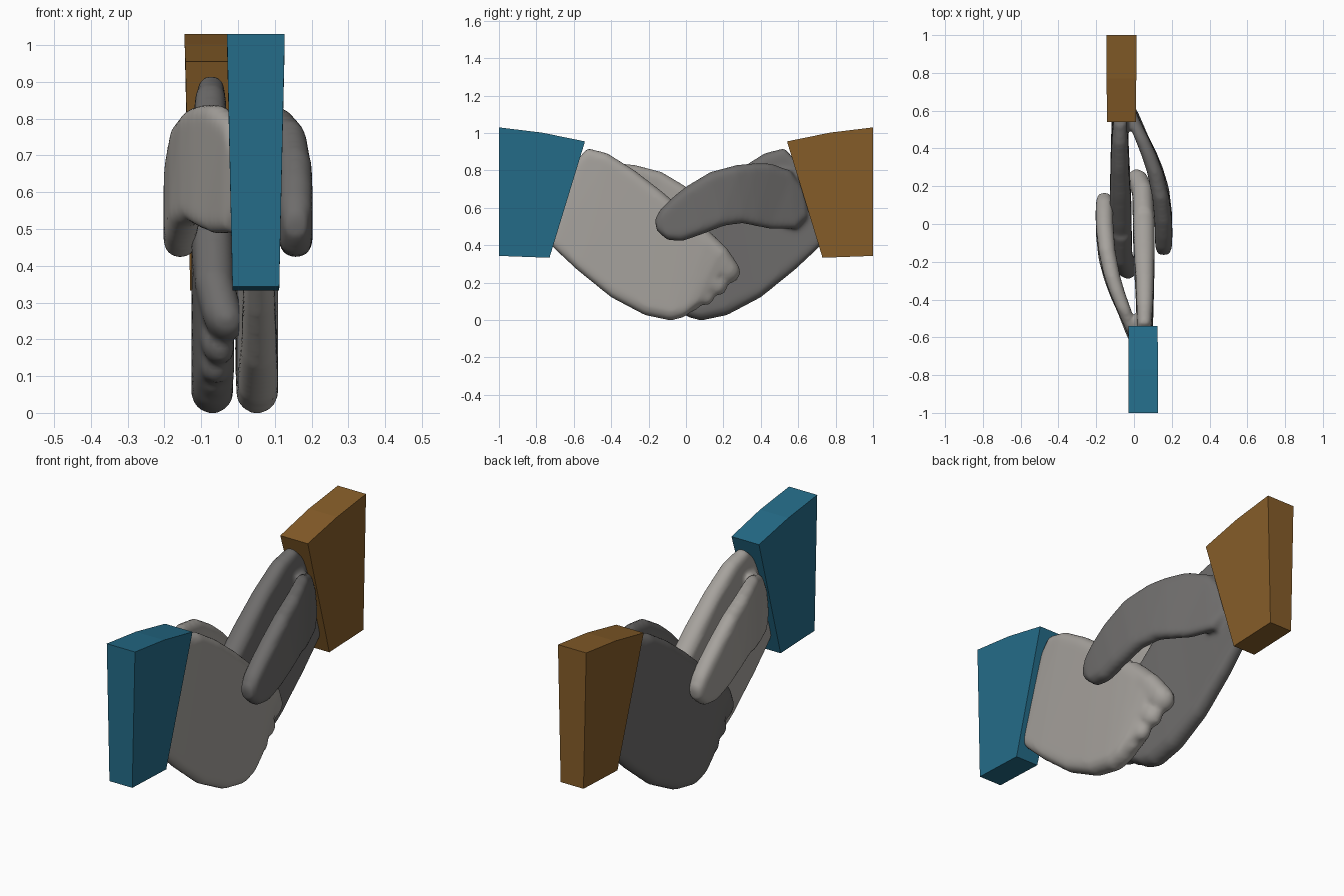
import bpy, bmesh, math
from mathutils import Vector

if "Cube" in bpy.data.objects:
    bpy.data.objects.remove(bpy.data.objects["Cube"])


def loft(bm, stations, n=10):
    """Skin stadium sections: (x, half thickness, top y, top z, bottom y, bottom z)."""
    rings = []
    for x, t, ty, tz, by, bz in stations:
        top, bot = Vector((x, ty, tz)), Vector((x, by, bz))
        axis = (top - bot).normalized()
        r = min(t, (top - bot).length / 2)
        ring = []
        for centre, start in ((top - axis * r, 0), (bot + axis * r, math.pi)):
            for i in range(n + 1):
                a = start + math.pi * i / n
                ring.append(bm.verts.new(centre + Vector((t * math.cos(a), 0, 0)) + axis * r * math.sin(a)))
        rings.append(ring)
    for a, b in zip(rings, rings[1:]):
        for i in range(len(a)):
            j = (i + 1) % len(a)
            bm.faces.new((a[i], a[j], b[j], b[i]))
    bm.faces.new(rings[0])
    bm.faces.new(rings[-1])


def finger(bm, path, r):
    """Round-tipped finger along (x, y, z) points."""
    pts = [Vector(p) for p in path]
    d = (pts[-1] - pts[-2]).normalized()
    side = Vector((0, -d.z, d.y)).normalized()
    data = [(p, r) for p in pts]
    data += [(pts[-1] + d * r * math.sin(a), r * math.cos(a)) for a in (0.4, 0.8, 1.15, 1.4)]
    loft(bm, [(p.x, k * 0.85, *(p + side * k).yz, *(p - side * k).yz) for p, k in data])


PALM = [(.045, .036, -.60, .84, -.75, .45), (.055, .036, -.525, .92, -.71, .385),
        (.057, .043, -.42, .893, -.58, .265), (.057, .048, -.28, .805, -.40, .12),
        (.054, .055, -.13, .69, -.22, .025), (.052, .057, .02, .56, -.08, -.004),
        (.050, .055, .12, .46, -.01, .015), (.044, .052, .19, .385, .04, .055),
        (.036, .042, .235, .33, .09, .085)]
THUMB = [(.014, .025, -.63, .70, -.65, .55), (-.008, .033, -.56, .80, -.59, .488),
         (-.054, .037, -.45, .84, -.46, .485), (-.088, .040, -.36, .84, -.38, .50),
         (-.116, .042, -.27, .83, -.30, .517), (-.143, .044, -.13, .793, -.20, .502),
         (-.155, .046, .0, .715, -.08, .455), (-.157, .046, .08, .65, .02, .42),
         (-.157, .044, .135, .595, .10, .427), (-.157, .030, .168, .54, .155, .475)]
FINGERS = [(((.05, .03, .48), (.045, .17, .345), (.022, .228, .258)), .064),
           (((.05, 0, .36), (.05, .11, .23), (.036, .17, .182)), .052),
           (((.05, -.05, .28), (.05, .06, .16), (.044, .105, .125)), .047),
           (((.05, -.10, .18), (.05, -.03, .09), (.046, .03, .088)), .044)]


def finish(bm, name, turn, shift, colour):
    bmesh.ops.recalc_face_normals(bm, faces=bm.faces)
    me = bpy.data.meshes.new(name)
    bm.to_mesh(me)
    bm.free()
    mat = bpy.data.materials.new(name)
    mat.diffuse_color = colour
    mat.use_nodes = True
    mat.node_tree.nodes["Principled BSDF"].inputs["Base Color"].default_value = mat.diffuse_color
    me.materials.append(mat)
    ob = bpy.data.objects.new(name, me)
    bpy.context.collection.objects.link(ob)
    ob.rotation_euler.z = turn
    ob.location.x = shift
    return ob


def hand(name, turn, shift, colour):
    bm = bmesh.new()
    loft(bm, PALM)
    # the thumb keeps its outer reach when the arm is shifted sideways
    loft(bm, [(x * (1 - shift / .157), *rest) for x, *rest in THUMB])
    for path, r in FINGERS:
        finger(bm, path, r)
    ob = finish(bm, name, turn, shift, colour)
    # fuse palm, thumb and fingers into one soft skin
    rm = ob.modifiers.new("fuse", 'REMESH')
    rm.mode, rm.voxel_size, rm.use_smooth_shade = 'VOXEL', .012, True
    sm = ob.modifiers.new("soften", 'SMOOTH')
    sm.factor, sm.iterations = .5, 9


# sleeve outline: y, z and the left and right x limits
SLEEVE = [(-1, 1.03, -.03, .127), (-.77, 1.002, -.03, .127), (-.54, .955, -.028, .125),
          (-.73, .333, -.015, .112), (-1, .343, -.015, .112)]


def sleeve(name, turn, shift, colour):
    bm = bmesh.new()
    left = [bm.verts.new((a, y, z)) for y, z, a, b in SLEEVE]
    right = [bm.verts.new((b, y, z)) for y, z, a, b in SLEEVE]
    bm.faces.new(left)
    bm.faces.new(right)
    for i in range(5):
        j = (i + 1) % 5
        bm.faces.new((left[i], left[j], right[j], right[i]))
    finish(bm, name, turn, shift, colour)


# two matching arms, half a turn apart
hand("front_hand", 0, 0, (.38, .36, .335, 1))
hand("back_hand", math.pi, -.018, (.155, .15, .147, 1))
sleeve("front_sleeve", 0, 0, (.018, .15, .25, 1))
sleeve("back_sleeve", math.pi, -.018, (.24, .11, .022, 1))
